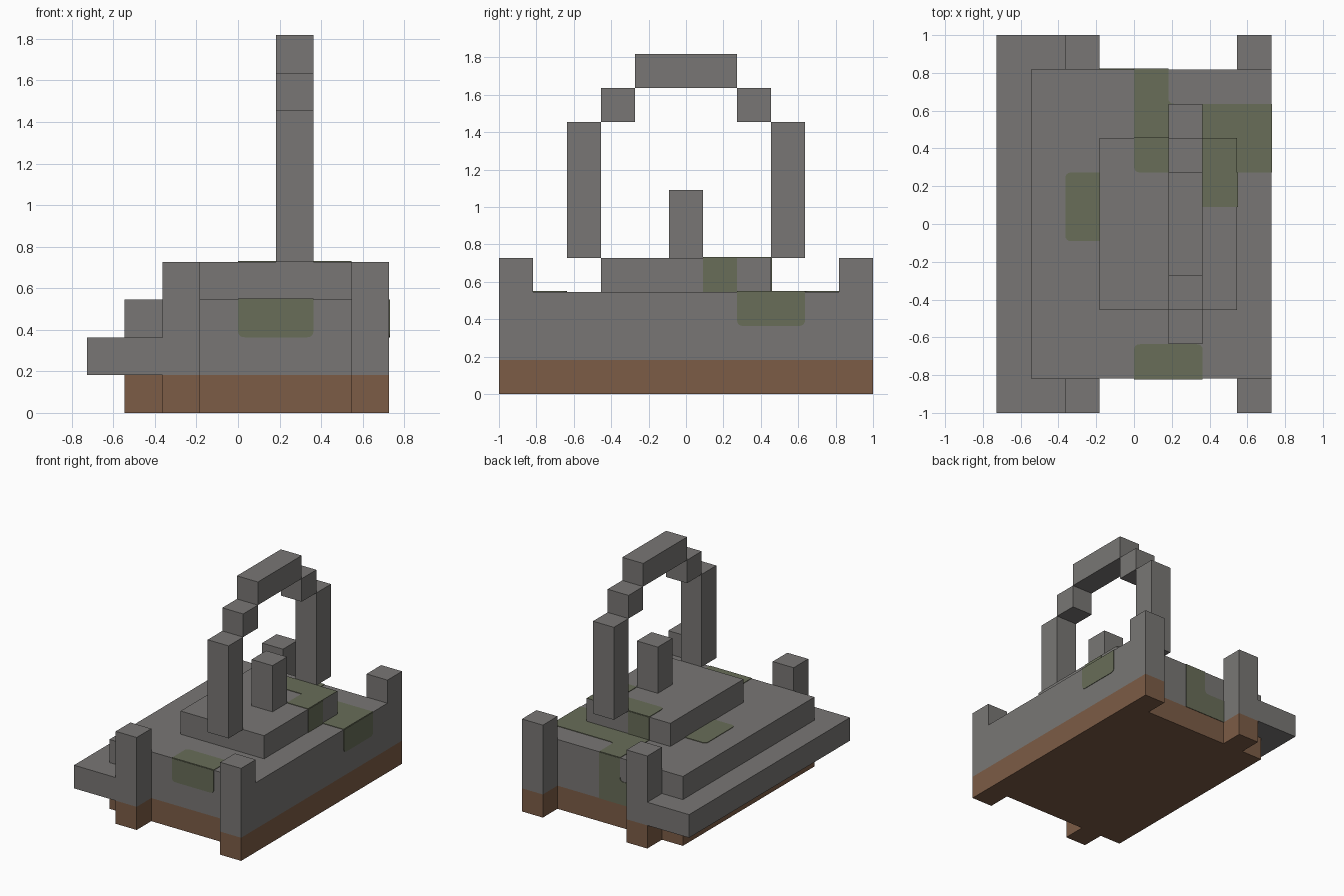
import bpy
import bmesh
from mathutils import Vector

cube = bpy.data.objects.get("Cube")
if cube:
    bpy.data.objects.remove(cube, do_unlink=True)

U = 2 / 11          # one building block
THICK = 0.004       # thickness of the moss plates
ROUND = 0.18        # moss corner radius in blocks


def material(name, rgb):
    mat = bpy.data.materials.new(name)
    mat.use_nodes = True
    mat.diffuse_color = (*rgb, 1)
    mat.node_tree.nodes["Principled BSDF"].inputs["Base Color"].default_value = (*rgb, 1)
    return mat


STONE = material("grey_stone", (0.19, 0.183, 0.176))
EARTH = material("brown_earth", (0.202, 0.107, 0.061))
MOSS = material("green_moss", (0.138, 0.153, 0.098))


def add_object(name, bm, mat):
    bmesh.ops.recalc_face_normals(bm, faces=bm.faces)
    mesh = bpy.data.meshes.new(name)
    bm.to_mesh(mesh)
    bm.free()
    mesh.materials.append(mat)
    bpy.context.collection.objects.link(bpy.data.objects.new(name, mesh))


def box(name, xs, ys, zs, mat=STONE):
    """Box between block limits on each axis."""
    bm = bmesh.new()
    bmesh.ops.create_cube(bm, size=1)
    for v in bm.verts:
        v.co = Vector([U * (lim[0] if c < 0 else lim[1])
                       for c, lim in zip(v.co, (xs, ys, zs))])
    add_object(name, bm, mat)


def moss(name, axis, level, points, rounded=()):
    """Thin plate lying on the plane axis = level, with chosen corners rounded."""
    outline = []
    for i, p in enumerate(points):
        p = Vector(p)
        if i not in rounded:
            outline.append(p)
            continue
        a = p + (Vector(points[i - 1]) - p).normalized() * ROUND
        b = p + (Vector(points[(i + 1) % len(points)]) - p).normalized() * ROUND
        for k in range(5):
            t = k / 4
            outline.append(a * (1 - t) ** 2 + p * 2 * t * (1 - t) + b * t ** 2)
    bm = bmesh.new()
    verts = []
    for p in outline:
        co = [p.x * U, p.y * U]
        co.insert(axis, level * U)
        verts.append(bm.verts.new(co))
    face = bm.faces.new(verts)
    out = bmesh.ops.extrude_face_region(bm, geom=[face])["geom"]
    shift = Vector((0, 0, 0))
    shift[axis] = THICK if level > 0 else -THICK
    bmesh.ops.translate(bm, vec=shift, verts=[g for g in out if isinstance(g, bmesh.types.BMVert)])
    add_object(name, bm, MOSS)


def rect(a0, a1, b0, b1):
    return [(a0, b0), (a1, b0), (a1, b1), (a0, b1)]


# Platform: earth foundation, stone body, side step and raised slab
box("foundation", (-3, 4), (-4.5, 4.5), (0, 1), EARTH)
box("platform", (-3, 4), (-4.5, 4.5), (1, 3))
box("side_step", (-4, -2), (-5.5, 5.5), (1, 2))
box("slab", (-1, 3), (-2.5, 2.5), (3, 4))

# Corner posts with earth feet, and the two halves of the arch
for side, y in (("front", -5), ("back", 5)):
    for hand, x in (("right", -2), ("left", 3)):
        span = (x, x + 1), (y - 0.5, y + 0.5)
        box(f"{side}_{hand}_post_foot", *span, (0, 1), EARTH)
        box(f"{side}_{hand}_post", *span, (1, 4))
    s = 1 if y > 0 else -1
    box(f"{side}_arch_pillar", (1, 2), sorted((s * 2.5, s * 3.5)), (4, 8))
    box(f"{side}_arch_shoulder", (1, 2), sorted((s * 1.5, s * 2.5)), (8, 9))
box("arch_top", (1, 2), (-1.5, 1.5), (9, 10))
box("centre_post", (1, 2), (-0.5, 0.5), (4, 6))

# Moss on the platform
moss("moss_platform_back", 2, 3,
     [(0, 4.5), (0, 2.5), (3, 2.5), (3, 1.5), (4, 1.5), (4, 3.5), (1, 3.5), (1, 4.5)], (6,))
moss("moss_platform_right", 2, 3, rect(-2, -1, -0.5, 1.5), (0, 3))
moss("moss_platform_front", 2, 3, rect(0, 2, -4.5, -3.5), (2, 3))
moss("moss_front_face", 1, -4.5, rect(0, 2, 2, 3), (0, 1))
moss("moss_left_face", 0, 4, rect(1.5, 3.5, 2, 3), (0, 1))
moss("moss_back_face", 1, 4.5,
     [(1, 3), (0, 3), (0, 2), (-1, 2), (-1, 1), (1, 1)], (2,))

# Moss on the slab
moss("moss_slab_top", 2, 4,
     [(0, 2.5), (0, 1.5), (2, 1.5), (2, 0.5), (3, 0.5), (3, 2.5)], (1,))
moss("moss_slab_back", 1, 2.5, rect(0, 1, 3, 4))
moss("moss_slab_left", 0, 3, rect(0.5, 1.5, 3, 4))
